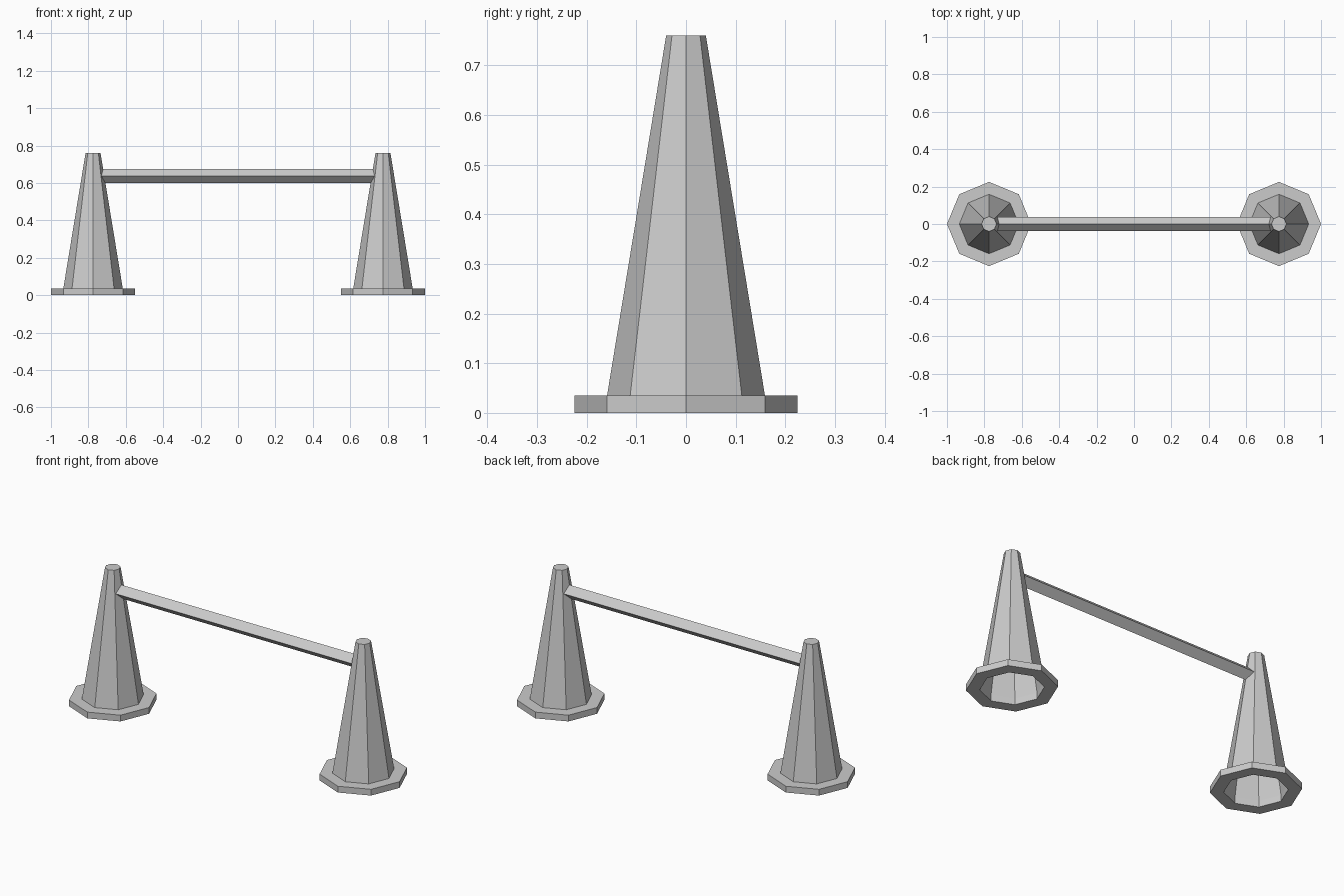
import bpy, bmesh
from math import cos, sin, pi

if "Cube" in bpy.data.objects:
    bpy.data.objects.remove(bpy.data.objects["Cube"])

SIDES = 8
CONE_X = 0.775


def lathe(name, profile, x, cap_top=False, closed=False):
    """Revolve an (r, z) profile into flat eight-sided walls."""
    bm = bmesh.new()
    rings = [[bm.verts.new((r * cos(2 * pi * i / SIDES), r * sin(2 * pi * i / SIDES), z))
              for i in range(SIDES)] for r, z in profile]
    pairs = list(zip(rings, rings[1:]))
    if closed:
        pairs.append((rings[-1], rings[0]))
    for a, b in pairs:
        for i in range(SIDES):
            j = (i + 1) % SIDES
            bm.faces.new((a[i], a[j], b[j], b[i]))
    if cap_top:
        bm.faces.new(rings[-1])
    mesh = bpy.data.meshes.new(name)
    bm.to_mesh(mesh)
    bm.free()
    obj = bpy.data.objects.new(name, mesh)
    obj.location.x = x
    bpy.context.collection.objects.link(obj)
    return obj


for side, x in (("left", -CONE_X), ("right", CONE_X)):
    # Flat octagonal foot with an open centre
    lathe(f"{side}_cone_foot",
          [(0.158, 0), (0.225, 0), (0.225, 0.035), (0.159, 0.035)], x, closed=True)
    # Hollow tapered body, closed at the top
    lathe(f"{side}_cone_body", [(0.159, 0.035), (0.04, 0.76)], x, cap_top=True)

# Diamond-section crossbar, ends tucked inside the cones
bpy.ops.mesh.primitive_cylinder_add(vertices=4, radius=0.038, depth=1.5,
                                    location=(0, 0, 0.637), rotation=(0, pi / 2, 0))
bpy.context.object.name = "crossbar"
